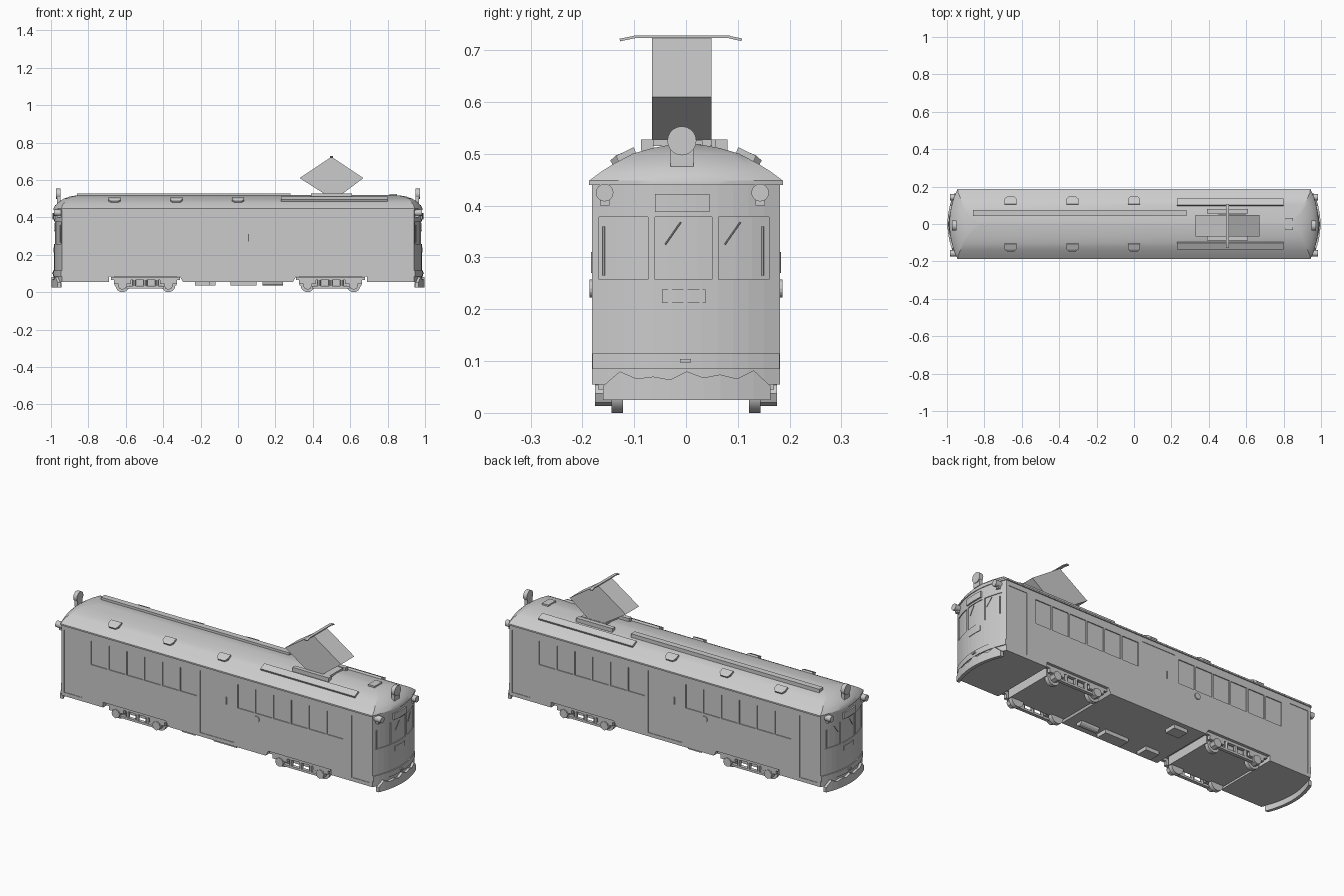
import bpy, bmesh, math
from mathutils import Matrix, Vector

cube = bpy.data.objects.get("Cube")
if cube:
    bpy.data.objects.remove(cube, do_unlink=True)

GREY = (0.6, 0.6, 0.6, 1)
grey = bpy.data.materials.new("plain_grey")
grey.use_nodes = True
grey.diffuse_color = GREY
grey.node_tree.nodes["Principled BSDF"].inputs["Base Color"].default_value = GREY

WALL = 0.181            # half width of the side walls
NOSE = 0.983            # tip of the rounded ends
SAG = 0.042             # how far the ends curve back at the corners


def finish(name, bm, smooth=False):
    bmesh.ops.recalc_face_normals(bm, faces=bm.faces)
    mesh = bpy.data.meshes.new(name)
    bm.to_mesh(mesh)
    bm.free()
    mesh.materials.append(grey)
    obj = bpy.data.objects.new(name, mesh)
    bpy.context.collection.objects.link(obj)
    if smooth:
        bpy.ops.object.select_all(action='DESELECT')
        obj.select_set(True)
        bpy.context.view_layer.objects.active = obj
        bpy.ops.object.shade_smooth_by_angle(angle=math.radians(30))
    return obj


def box(bm, x, y, z, tilt=0):
    """Box from (min, max) pairs, optionally tilted about x."""
    mid = Vector([sum(r) / 2 for r in (x, y, z)])
    size = [abs(r[1] - r[0]) for r in (x, y, z)]
    verts = bmesh.ops.create_cube(bm, size=1)["verts"]
    bmesh.ops.transform(bm, verts=verts, matrix=Matrix.Translation(mid)
                        @ Matrix.Rotation(tilt, 4, 'X') @ Matrix.Diagonal((*size, 1)))


def rod(bm, a, b, radius, sides=8):
    a, b = Vector(a), Vector(b)
    turn = (b - a).to_track_quat('Z', 'Y').to_matrix().to_4x4()
    bmesh.ops.create_cone(bm, cap_ends=True, segments=sides, radius1=radius, radius2=radius,
                          depth=(b - a).length, matrix=Matrix.Translation((a + b) / 2) @ turn)


def nose_x(y):
    return NOSE - SAG * (y / WALL) ** 2


def loft(bm, rings):
    """Skin a list of point rings and cap both ends."""
    rings = [[bm.verts.new(p) for p in ring] for ring in rings]
    for r, s in zip(rings, rings[1:]):
        for i in range(len(r)):
            j = (i + 1) % len(r)
            bm.faces.new((r[i], r[j], s[j], s[i]))
    bm.faces.new(rings[0])
    bm.faces.new(rings[-1])


def prism(bm, profile, y0, y1):
    """Solid from an (x, z) profile, running from y0 to y1."""
    loft(bm, [[(x, y, z) for x, z in profile] for y in (y0, y1)])


def arc_block(bm, end, y, z, inner, outer, tops=None):
    """Block that follows the curved end; tops gives an uneven upper edge."""
    n = len(tops) - 1 if tops else max(2, round((y[1] - y[0]) / 0.03))
    rings = []
    for i in range(n + 1):
        yy = y[0] + (y[1] - y[0]) * i / n
        top = tops[i] if tops else z[1]
        a, b = end * (nose_x(yy) + inner), end * (nose_x(yy) + outer)
        rings.append([(a, yy, z[0]), (b, yy, z[0]), (b, yy, top), (a, yy, top)])
    loft(bm, rings)


def outline(z, width, tip, sag, n=6):
    """Plan outline of the car with two bowed ends."""
    half = [(tip - sag * (k / n) ** 2, width * k / n) for k in range(-n, n + 1)]
    return [(x, y, z) for x, y in half] + [(-x, -y, z) for x, y in half]


# Car body walls
bm = bmesh.new()
loft(bm, [outline(0.055, WALL, NOSE, SAG), outline(0.445, WALL, NOSE, SAG)])
body = finish("car_body", bm)

# Cut bogie arches, windows and doors into the walls
bm = bmesh.new()
arch = ((0.28, 0.03), (0.31, 0.083), (0.69, 0.083), (0.69, 0.03))
for sx in (1, -1):
    prism(bm, [(sx * x, z) for x, z in arch], -0.3, 0.3)
    for sy in (1, -1):
        def recess(x, z, depth):
            box(bm, (sx * x[0], sx * x[1]), (sy * (WALL - depth), sy * 0.25), z)
        for i in range(6):
            x = 0.125 + i * 0.108
            recess((x, x + 0.098), (0.27, 0.4), 0.005)
        recess((0.815, 0.925), (0.075, 0.415), 0.003)
    for y in ((-0.168, -0.073), (-0.06, 0.05), (0.063, 0.16)):
        arc_block(bm, sx, y, (0.257, 0.378), -0.004, 0.05)
for sy in (1, -1):
    box(bm, (-0.103, 0.103), (sy * (WALL - 0.003), sy * 0.25), (0.075, 0.415))
cutter = finish("opening_cutter", bm)
cutter.hide_render = True
mod = body.modifiers.new("openings", 'BOOLEAN')
mod.operation, mod.object, mod.solver = 'DIFFERENCE', cutter, 'EXACT'
bpy.context.view_layer.objects.active = body
bpy.ops.object.modifier_apply(modifier=mod.name)
bpy.data.objects.remove(cutter, do_unlink=True)

# Domed roof
bm = bmesh.new()
roof = [(0.44, 0.187, 0.987), (0.448, 0.187, 0.987), (0.464, 0.166, 0.978), (0.481, 0.139, 0.96),
        (0.5, 0.103, 0.932), (0.511, 0.065, 0.9), (0.517, 0.033, 0.865), (0.52, 0.006, 0.83)]
loft(bm, [outline(z, w, tip, SAG * w / WALL) for z, w, tip in roof])
finish("roof", bm, True)

# Roof boards
bm = bmesh.new()
box(bm, (-0.86, 0.28), (0.042, 0.075), (0.508, 0.528))
box(bm, (0.81, 0.85), (-0.032, 0.032), (0.512, 0.526))
for s in (1, -1):
    box(bm, (0.23, 0.8), (s * 0.096, s * 0.134), (0.49, 0.505), -s * 0.45)
finish("roof_boards", bm)

# Roof vents: slim plates on the slope, narrower towards the eaves
bm = bmesh.new()
for x in (-0.66, -0.33, 0):
    for s in (1, -1):
        loft(bm, [[(x - w, s * y, z), (x + w, s * y, z), (x + w, s * (y - 0.01), z - 0.018),
                   (x - w, s * (y - 0.01), z - 0.018)]
                  for w, y, z in ((0.032, 0.108, 0.508), (0.032, 0.135, 0.497), (0.02, 0.146, 0.487))])
finish("roof_vents", bm)

# Current collector: base, closed diamond and contact bar
bm = bmesh.new()
box(bm, (0.45, 0.6), (-0.065, 0.05), (0.515, 0.528))
for y in (-0.075, 0.068):
    box(bm, (0.39, 0.61), (y - 0.012, y + 0.012), (0.506, 0.528))
finish("collector_base", bm)
bm = bmesh.new()
prism(bm, [(0.46, 0.527), (0.33, 0.61), (0.5, 0.724), (0.67, 0.61), (0.56, 0.527)], -0.066, 0.049)
finish("collector_diamond", bm)
bm = bmesh.new()
box(bm, (0.492, 0.508), (-0.1, 0.085), (0.723, 0.728))
for a, b in ((-0.128, -0.098), (0.083, 0.108)):
    box(bm, (0.492, 0.508), (a, b), (0.72, 0.725), 0.2 if a < 0 else -0.2)
finish("contact_bar", bm)

# Lamps, signs, bands, wipers and bumper on both ends
lamps, trim, bumper = bmesh.new(), bmesh.new(), bmesh.new()
jagged = [0.052, 0.08, 0.066, 0.07, 0.064, 0.08, 0.068, 0.074, 0.066, 0.082, 0.052]
for s in (1, -1):
    rod(lamps, (s * 0.95, -0.008, 0.525), (s * 0.972, -0.008, 0.525), 0.028, 20)
    box(lamps, (s * 0.95, s * 0.968), (-0.03, 0.014), (0.475, 0.512))
    for y in (-0.157, 0.143):
        rod(lamps, (s * 0.945, y, 0.425), (s * 0.985, y, 0.425), 0.017, 16)
        box(lamps, (s * 0.945, s * 0.968), (y - 0.009, y + 0.009), (0.4, 0.412))
    arc_block(trim, s, (-0.06, 0.045), (0.388, 0.422), -0.005, 0.008)
    arc_block(trim, s, (-0.046, 0.038), (0.212, 0.238), -0.005, 0.003)
    arc_block(trim, s, (-0.18, 0.18), (0.085, 0.115), -0.005, 0.005)
    arc_block(trim, s, (-0.012, 0.01), (0.097, 0.104), 0, 0.012)
    for y in (-0.04, 0.075):
        rod(trim, (s * nose_x(y), y, 0.325), (s * nose_x(y + 0.03), y + 0.03, 0.368), 0.0015, 6)
    for y in (-0.159, 0.148):
        rod(trim, (s * nose_x(y), y, 0.265), (s * nose_x(y), y, 0.36), 0.0025, 6)
    arc_block(bumper, s, (-0.16, 0.163), (0.025, 0.05), -0.004, 0.014, jagged)
finish("lamps", lamps, True)
finish("end_trim", trim)
finish("bumpers", bumper)

# Side handles and round side lamps
bm = bmesh.new()
for s in (1, -1):
    rod(bm, (s * -0.055, s * 0.18, 0.27), (s * -0.055, s * 0.18, 0.31), 0.003, 6)
    rod(bm, (s * 0.24, s * -0.178, 0.24), (s * 0.24, s * -0.186, 0.24), 0.017, 16)
finish("side_fittings", bm)

# Bogies: wheels, solid middle and side frames
wheels, frames = bmesh.new(), bmesh.new()
for c in (-0.495, 0.495):
    box(frames, (c - 0.165, c + 0.165), (-0.14, 0.14), (0.037, 0.085))
    for s in (1, -1):
        y = (s * 0.152, s * 0.17)
        for x in (c - 0.123, c + 0.123):
            rod(wheels, (x, s * 0.122, 0.037), (x, s * 0.144, 0.037), 0.037, 20)
            rod(frames, (x, s * 0.144, 0.037), (x, s * 0.176, 0.037), 0.024, 8)
            box(frames, (x - 0.045, x + 0.045), y, (0.045, 0.07))
        box(frames, (c - 0.185, c + 0.185), y, (0.066, 0.08))
        box(frames, (c - 0.1, c + 0.1), y, (0.02, 0.032))
        for x in (-0.06, 0, 0.06):
            rod(frames, (c + x, s * 0.16, 0.028), (c + x, s * 0.16, 0.07), 0.01)
finish("wheels", wheels, True)
finish("bogie_frames", frames)

# Equipment hung under the floor
bm = bmesh.new()
for x0, x1, y0, y1 in ((-0.23, -0.15, -0.155, -0.09), (-0.04, 0.1, -0.155, -0.09),
                       (-0.2, -0.12, 0.09, 0.155)):
    box(bm, (x0, x1), (y0, y1), (0.035, 0.06))
rod(bm, (0.13, -0.12, 0.055), (0.24, -0.12, 0.055), 0.02, 12)
finish("underfloor_boxes", bm)
